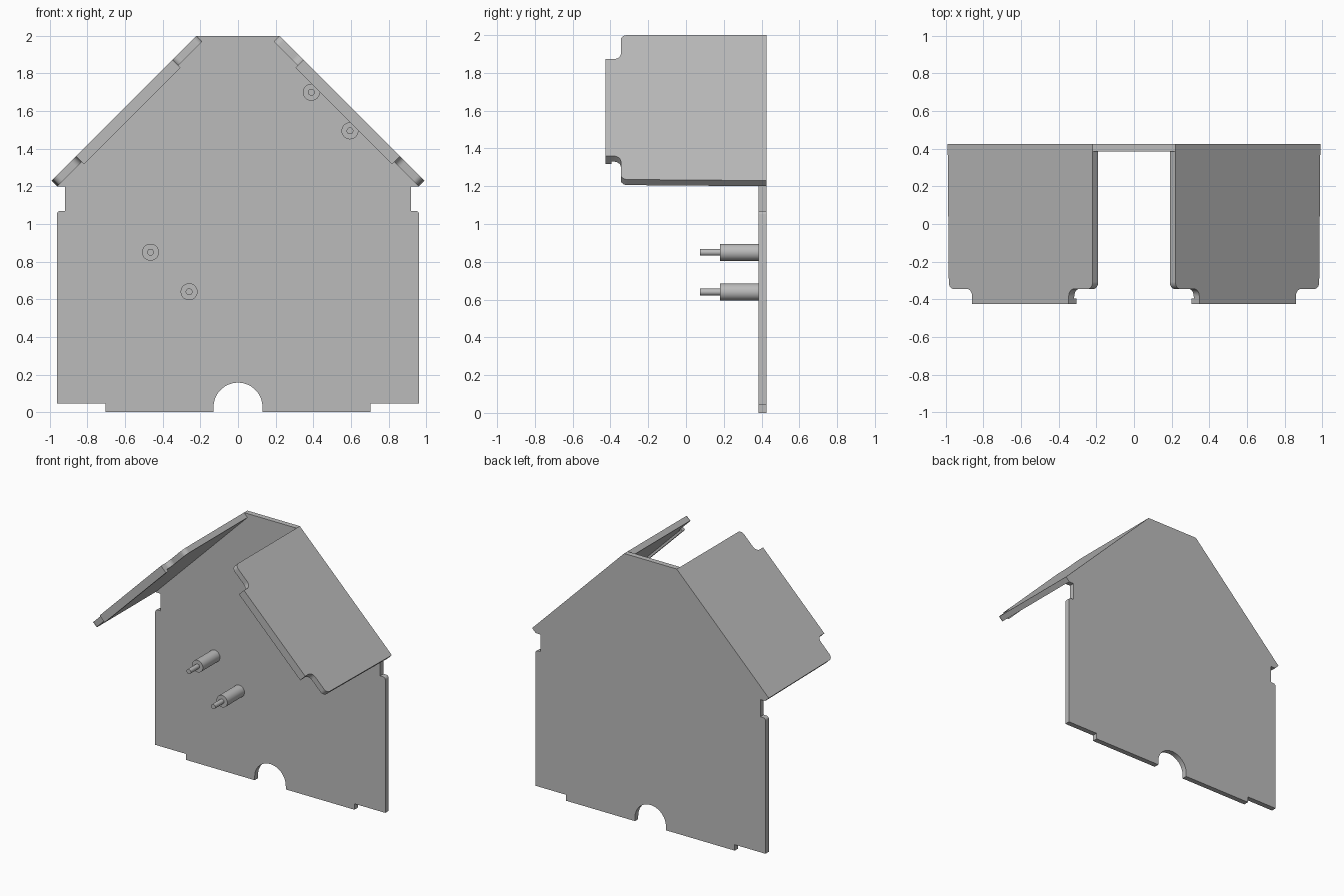
import bpy, bmesh, math
from mathutils import Vector, Matrix

if "Cube" in bpy.data.objects:
    bpy.data.objects.remove(bpy.data.objects["Cube"])

grey = bpy.data.materials.new("plain grey")
grey.use_nodes = True
grey.diffuse_color = (0.5, 0.5, 0.5, 1)
grey.node_tree.nodes["Principled BSDF"].inputs["Base Color"].default_value = (0.5, 0.5, 0.5, 1)

FRONT, BACK = 0.385, 0.425   # faces of the wall
THICK = 0.042                # roof thickness
R2 = math.sqrt(2)


def finish(bm, name):
    bmesh.ops.recalc_face_normals(bm, faces=bm.faces)
    mesh = bpy.data.meshes.new(name)
    bm.to_mesh(mesh)
    bm.free()
    mesh.materials.append(grey)
    obj = bpy.data.objects.new(name, mesh)
    bpy.context.scene.collection.objects.link(obj)
    bpy.ops.object.select_all(action='DESELECT')
    obj.select_set(True)
    bpy.context.view_layer.objects.active = obj
    bpy.ops.object.shade_smooth_by_angle(angle=math.radians(30))
    return obj


def extrude_profile(name, points, depth, matrix):
    """Extrude a flat outline by depth along local z, then place it."""
    bm = bmesh.new()
    face = bm.faces.new([bm.verts.new((a, b, 0)) for a, b in points])
    result = bmesh.ops.extrude_face_region(bm, geom=[face])
    moved = [v for v in result["geom"] if isinstance(v, bmesh.types.BMVert)]
    bmesh.ops.translate(bm, verts=moved, vec=(0, 0, depth))
    bmesh.ops.transform(bm, matrix=matrix, verts=bm.verts)
    return finish(bm, name)


def arc(cx, cy, r, start, end, steps=6):
    angles = [math.radians(start + (end - start) * i / steps) for i in range(steps + 1)]
    return [(cx + r * math.cos(a), cy + r * math.sin(a)) for a in angles]


# Wall: half outline with door arch, foot and side notches, mirrored
half = arc(0, 0.027, 0.13, 90, 0, 12)[1:] + [
    (0.13, 0), (0.705, 0), (0.705, 0.045), (0.963, 0.045)]
half += arc(0.943, 1.05, 0.02, 0, 90, 4)
half += [(0.92, 1.07), (0.92, 1.2), (0.96, 1.2), (0.99, 1.23), (0.22, 2.0)]
outline = [(0, 0.157)] + half + [(-x, z) for x, z in reversed(half)]
extrude_profile("back_wall", outline, BACK - FRONT,
                Matrix.Translation((0, BACK, 0)) @ Matrix.Rotation(math.pi / 2, 4, 'X'))

# Roof outline: u runs down the slope, y towards the back
L = 0.77 * R2
panel = [(0, FRONT + 0.005), (0, -0.31)] + arc(0.035, -0.31, 0.035, 180, 270)
panel += [(0.14, -0.345)] + arc(0.14, -0.385, 0.04, 90, 0)
panel += [(0.18, -0.425), (0.905, -0.425)] + arc(0.945, -0.385, 0.04, 180, 90)
panel += arc(L - 0.043, -0.31, 0.035, 270, 360) + [(L, FRONT + 0.005)]

for side, label in ((1, "left"), (-1, "right")):
    # Slope frame: local x down the slope, y to the back, z outwards
    down = Vector((side, 0, -1)) / R2
    out = Vector((side, 0, 1)) / R2
    frame = Matrix((down, (0, 1, 0), out)).transposed().to_4x4()
    frame.translation = Vector((side * 0.22, 0, 2.0))
    extrude_profile(label + "_roof", panel, -THICK, frame)
    # Lip under the front tab
    lip = [(0.18, -0.425), (0.905, -0.425), (0.905, -0.395), (0.18, -0.395)]
    extrude_profile(label + "_roof_lip", lip, -0.018,
                    frame @ Matrix.Translation((0, 0, -THICK + 0.001)))


# Stepped pegs on the wall
def peg(name, x, z):
    bm = bmesh.new()
    for radius, near, far in ((0.045, 0.18, FRONT + 0.005), (0.018, 0.075, 0.185)):
        place = (Matrix.Translation((x, (near + far) / 2, z))
                 @ Matrix.Rotation(math.pi / 2, 4, 'X'))
        bmesh.ops.create_cone(bm, cap_ends=True, segments=32, radius1=radius,
                              radius2=radius, depth=far - near, matrix=place)
    finish(bm, name)


for name, x, z in (("lower_peg_outer", -0.465, 0.85), ("lower_peg_inner", -0.26, 0.64),
                   ("upper_peg_inner", 0.39, 1.70), ("upper_peg_outer", 0.595, 1.495)):
    peg(name, x, z)
